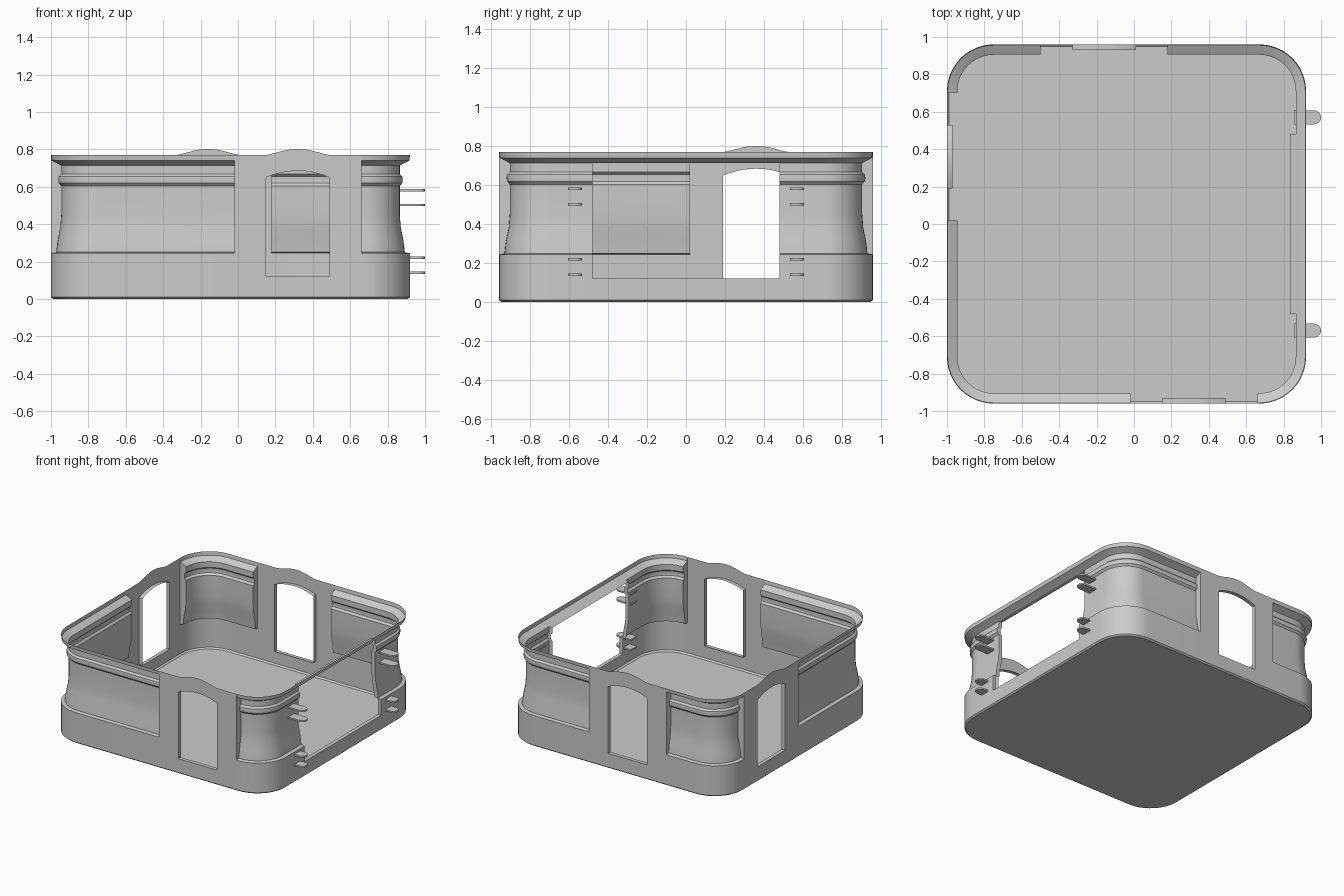
import bpy, bmesh
from math import sin, cos, pi, radians
from mathutils import Vector

if "Cube" in bpy.data.objects:
    bpy.data.objects.remove(bpy.data.objects["Cube"])

HALF, RAD, CX = 0.96, 0.25, -0.04      # body half size, corner radius, body centre x
LIP = 0.03                             # depth of the frames lining the openings

# wall cross-section as (inset, height)
BASE = [(0.012, 0), (0, 0.01), (0, 0.245)]
UPPER = [(0.028, 0.25), (0.035, 0.31), (0.05, 0.385), (0.055, 0.45), (0.055, 0.605),
         (0.041, 0.62), (0.039, 0.637), (0.041, 0.655), (0.055, 0.668), (0.055, 0.713),
         (0.04, 0.722), (0.004, 0.74), (0, 0.77)]
WALL = BASE + UPPER
FLAT = BASE + [(0, z) for _, z in UPPER]
SILL = BASE[:2] + [(0, 0.12)]
GATE_TOP = UPPER[9:]

bm = bmesh.new()
floor_pts = []


def side_station(side, u):
    a = -pi / 2 + side * pi / 2
    n, t = Vector((cos(a), sin(a))), Vector((-sin(a), cos(a)))
    return Vector((CX, 0)) + n * HALF + t * u, n


def point(st, off, z):
    p = st[0] - st[1] * off
    return Vector((p.x, p.y, z))


def link(sa, pa, sb, pb):
    """Skin between two columns of cross-section points."""
    a = [point(sa, *q) for q in pa]
    b = [point(sb, *q) for q in pb]
    for i in range(len(a) - 1):
        bm.faces.new([bm.verts.new(v) for v in (a[i], b[i], b[i + 1], a[i + 1])])


def add_floor(st):
    p = point(st, *BASE[0])
    if not floor_pts or (p - floor_pts[-1]).length > 1e-4:
        floor_pts.append(p)


def span(side, ua, ub, prof):
    sa, sb = side_station(side, ua), side_station(side, ub)
    link(sa, prof, sb, prof)
    add_floor(sa)
    add_floor(sb)


def frame(side, loop):
    """Lining that turns inward around an opening; loop holds (u, inset, z)."""
    for p, q in zip(loop, loop[1:] + loop[:1]):
        sp, sq = side_station(side, p[0]), side_station(side, q[0])
        vs = [point(sp, p[1], p[2]), point(sq, q[1], q[2]),
              point(sq, q[1] + LIP, q[2]), point(sp, p[1] + LIP, p[2])]
        bm.faces.new([bm.verts.new(v) for v in vs])


def door_side(side, c):
    s = HALF - RAD
    l, r = c - 0.34, c + 0.34
    span(side, -s, l, WALL)
    link(side_station(side, l), WALL, side_station(side, l), FLAT)
    span(side, l, c - 0.17, FLAT)
    # sill, arched head and raised brow of the doorway
    span(side, c - 0.17, c + 0.17, SILL)
    n = 16
    head = []
    for i in range(n + 1):
        t = -1 + 2 * i / n
        brow = 0.032 * max(cos(pi / 2 * t), 0) ** 1.3
        head.append((c + 0.17 * t, 0.65 + 0.035 * (1 - t * t), 0.77 + brow))
    for (u1, a1, b1), (u2, a2, b2) in zip(head, head[1:]):
        link(side_station(side, u1), [(0, a1), (0, b1)],
             side_station(side, u2), [(0, a2), (0, b2)])
    frame(side, [(c + 0.17, 0, 0.12), (c - 0.17, 0, 0.12)] + [(u, 0, z) for u, z, _ in head])
    span(side, c + 0.17, r, FLAT)
    link(side_station(side, r), FLAT, side_station(side, r), WALL)
    span(side, r, s, WALL)


def gate_side(side):
    s, w = HALF - RAD, 0.48
    span(side, -s, -w, WALL)
    span(side, -w, w, SILL)
    span(side, -w, w, GATE_TOP)
    edge = [(0, 0.12), (0, 0.245)] + UPPER[:10]
    frame(side, [(-w, o, z) for o, z in edge] + [(w, o, z) for o, z in reversed(edge)])
    span(side, w, s, WALL)


def corner(side):
    """Rounded corner following the given side."""
    c = Vector((CX, 0)) + (HALF - RAD) * Vector(((1, -1), (1, 1), (-1, 1), (-1, -1))[side])
    sts = []
    for i in range(13):
        a = -pi / 2 + side * pi / 2 + i * pi / 24
        n = Vector((cos(a), sin(a)))
        sts.append((c + n * RAD, n))
    for a, b in zip(sts, sts[1:]):
        link(a, WALL, b, WALL)
        add_floor(b)


# shell: front, right, back, left
for k, c in enumerate((0.36, None, 0.12, -0.36)):
    if c is None:
        gate_side(k)
    else:
        door_side(k, c)
    corner(k)

# floor: drop repeated points, face downward
ring = []
for p in floor_pts:
    if all((p - q).length > 1e-4 for q in ring):
        ring.append(p)
ring = [p for p in ring]
# order around the centre, as the gate adds its ends twice
ring.sort(key=lambda p: Vector((1, 0)).angle_signed(Vector((p.x - CX, p.y))))
face = bm.faces.new([bm.verts.new(p) for p in ring])
face.normal_update()
if face.normal.z > 0:
    face.normal_flip()
bmesh.ops.remove_doubles(bm, verts=bm.verts, dist=1e-4)


def finish(b, name):
    me = bpy.data.meshes.new(name)
    b.to_mesh(me)
    b.free()
    ob = bpy.data.objects.new(name, me)
    bpy.context.collection.objects.link(ob)
    bpy.ops.object.select_all(action='DESELECT')
    ob.select_set(True)
    bpy.context.view_layer.objects.active = ob
    bpy.ops.object.shade_smooth_by_angle(angle=radians(32))
    return ob


finish(bm, "room_shell")

# round-ended connector tabs beside the wide opening
for y in (-0.57, 0.57):
    for z in (0.14, 0.22, 0.502, 0.582):
        b = bmesh.new()
        r, h = 0.037, 0.012
        pts = [(0.855, y - r)]
        pts += [(1 - r + r * cos(a), y + r * sin(a)) for a in [-pi / 2 + i * pi / 12 for i in range(13)]]
        pts += [(0.855, y + r)]
        f = b.faces.new([b.verts.new((px, py, z - h / 2)) for px, py in pts])
        ext = bmesh.ops.extrude_face_region(b, geom=[f], use_keep_orig=True)
        bmesh.ops.translate(b, vec=(0, 0, h), verts=[v for v in ext["geom"] if isinstance(v, bmesh.types.BMVert)])
        bmesh.ops.recalc_face_normals(b, faces=b.faces)
        finish(b, "connector_tab")
